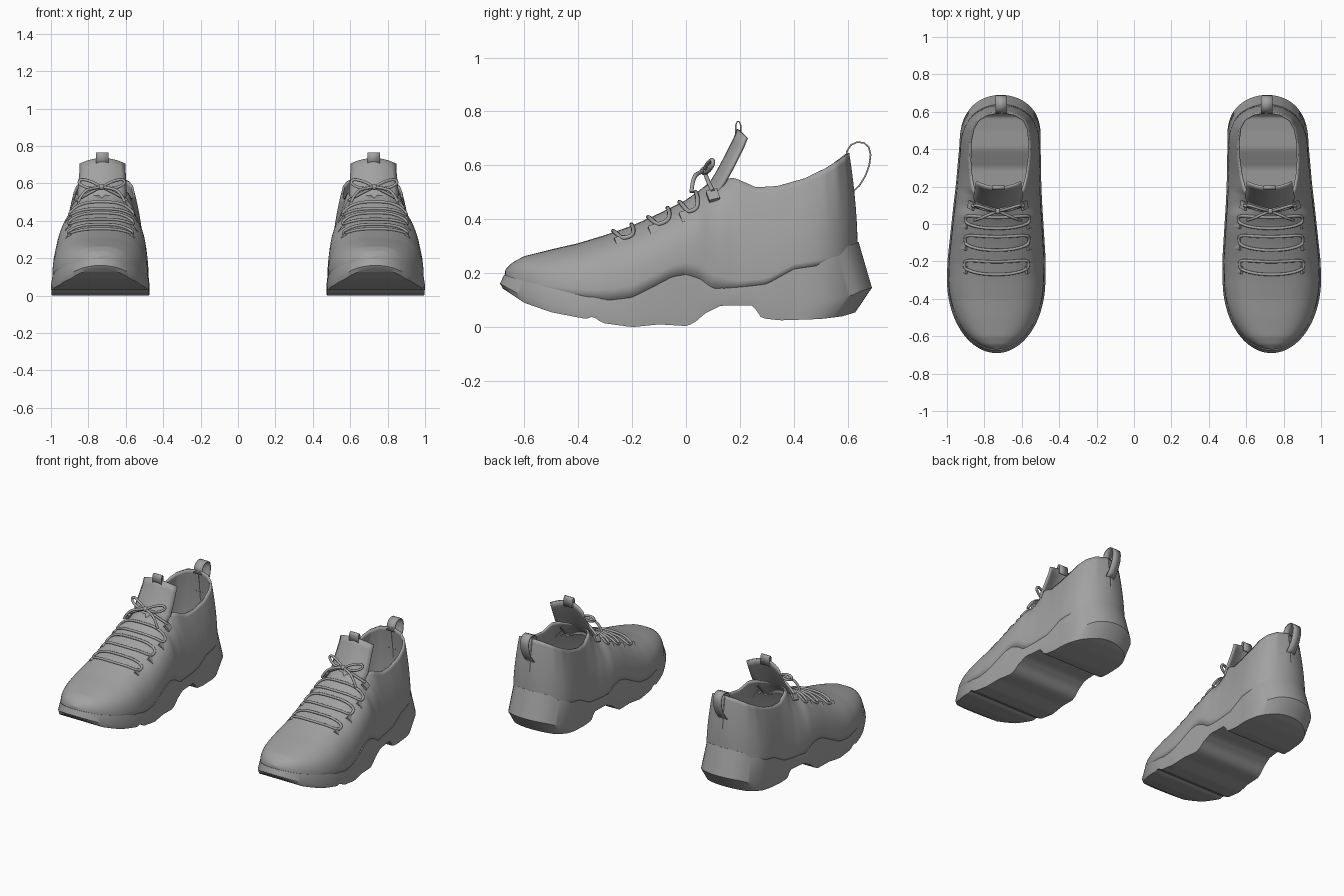
import bpy, bmesh, math
from mathutils import Matrix, Vector

cube = bpy.data.objects.get("Cube")
if cube:
    bpy.data.objects.remove(cube, do_unlink=True)

grey = bpy.data.materials.new("mid_grey")
grey.use_nodes = True
grey.diffuse_color = (0.36, 0.36, 0.36, 1)
grey.node_tree.nodes["Principled BSDF"].inputs["Base Color"].default_value = grey.diffuse_color

# Profiles along the shoe, as (y, value)
CENTRE = [(-.69, .735), (-.3, .737), (.1, .728), (.6, .71), (.69, .712)]
WIDTH = [(-.3, .263), (-.2, .263), (0, .246), (.2, .229), (.42, .217)]
SEAM = [(-.69, .2), (-.6, .17), (-.5, .145), (-.38, .125), (-.28, .12), (-.2, .13), (-.13, .165),
        (-.05, .207), (0, .215), (.05, .2), (.1, .163), (.15, .16), (.3, .18), (.4, .235),
        (.5, .25), (.57, .265), (.6, .3), (.64, .316)]
TREAD = [(-.69, .15), (-.6, .09), (-.5, .055), (-.37, .03), (-.345, .04), (-.31, .015), (-.2, .0),
         (-.1, .01), (0, .004), (.03, .015), (.07, .05), (.13, .08), (.25, .08), (.28, .033),
         (.35, .025), (.5, .03), (.58, .04), (.63, .055)]
CROWN = [(-.67, .205), (-.64, .235), (-.6, .257), (-.5, .282), (-.4, .305), (-.3, .335),
         (-.2, .37), (-.1, .415), (0, .465), (.05, .5), (.1, .54)]
# Collar edge: (station, half width, y, z)
COLLAR = [(.08, 0, .08, .524), (.1, .03, .1, .538), (.14, .09, .13, .545), (.2, .13, .18, .552),
          (.28, .148, .26, .517), (.36, .157, .34, .522), (.45, .157, .44, .55),
          (.52, .146, .51, .585), (.57, .122, .555, .612), (.61, .075, .585, .634), (.631, 0, .6, .645)]
FULL = 2.6


def lookup(table, y, col=1):
    if y <= table[0][0]:
        return table[0][col]
    for a, b in zip(table, table[1:]):
        if y <= b[0]:
            return a[col] + (b[col] - a[col]) * (y - a[0]) / (b[0] - a[0])
    return table[-1][col]


def half_width(y):
    front = min(1, max(0, (-.3 - y) / .39))
    back = min(1, max(0, (y - .42) / .27))
    return lookup(WIDTH, y) * math.sqrt(max(0, 1 - front ** 2)) * math.sqrt(max(0, 1 - back ** 2.8))


def place(side, x, y, z):
    return (side * (x + lookup(CENTRE, y)), y, z)


def upper_z(x, y):
    base = lookup(SEAM, y) - .02
    r = min(1, abs(x) / (half_width(y) * .95))
    return base + (lookup(CROWN, y) - base) * (1 - r ** FULL) ** (1 / FULL)


def finish(bm, name, thickness=0, angle=35):
    bmesh.ops.remove_doubles(bm, verts=bm.verts, dist=.0004)
    bmesh.ops.recalc_face_normals(bm, faces=bm.faces)
    mesh = bpy.data.meshes.new(name)
    bm.to_mesh(mesh)
    bm.free()
    mesh.materials.append(grey)
    ob = bpy.data.objects.new(name, mesh)
    bpy.context.collection.objects.link(ob)
    if thickness:
        mod = ob.modifiers.new("thickness", 'SOLIDIFY')
        mod.thickness = thickness
        mod.offset = 0
    bpy.ops.object.select_all(action='DESELECT')
    ob.select_set(True)
    bpy.context.view_layer.objects.active = ob
    bpy.ops.object.shade_smooth_by_angle(angle=math.radians(angle))
    return ob


def add_grid(bm, rows, closed=False):
    rows = [[bm.verts.new(p) for p in row] for row in rows]
    n = len(rows[0])
    for a, b in zip(rows, rows[1:]):
        for i in range(n if closed else n - 1):
            j = (i + 1) % n
            bm.faces.new((a[i], a[j], b[j], b[i]))


COUNT = 110
STATIONS = [.69 * math.sin(math.pi * (i / COUNT - .5)) for i in range(COUNT + 1)]


def top_y(y):
    return y * (.978 if y < 0 else .928)


def build_sole(side, tag):
    rows = []
    for y in STATIONS:
        w, yt, yb = half_width(y), top_y(y), y * (.985 if y < 0 else .91)
        zt, zb = lookup(SEAM, yt), lookup(TREAD, yb)
        section = [(w * .962, yt, zt), (w, y, zb + (zt - zb) * .35), (w * .99, yb, zb)]
        rows.append([place(side, -x, a, z) for x, a, z in section] +
                    [place(side, x, a, z) for x, a, z in reversed(section)])
    bm = bmesh.new()
    add_grid(bm, rows, closed=True)
    finish(bm, tag + "_sole")


def build_upper(side, tag):
    bm = bmesh.new()
    for flank in (-1, 1):
        rows = []
        for station in STATIONS:
            yb = top_y(station) * .985
            w, zb = half_width(station) * .95, lookup(SEAM, yb) - .02
            if yb < COLLAR[0][0]:
                hw, yt, zt = 0, yb, lookup(CROWN, yb)
            else:
                hw, yt, zt = (lookup(COLLAR, yb, c) for c in (1, 2, 3))
            k = min(1, max(0, (yb - .05) / .15))
            row = []
            for i in range(17):
                s = i / 16
                a = s * math.pi / 2
                h = (1 - k) * (1 - max(0, math.cos(a)) ** (2 / FULL)) + k * s ** 1.8
                v = (1 - k) * math.sin(a) ** (2 / FULL) + k * s
                row.append(place(side, flank * (w + (hw - w) * h), yb + (yt - yb) * h, zb + (zt - zb) * v))
            rows.append(row)
        add_grid(bm, rows)
    finish(bm, tag + "_upper", .012, 50)


def build_tongue(side, tag):
    path = [(.04, .455, .1), (.085, .522, .115), (.115, .57, .13), (.15, .635, .125),
            (.18, .695, .12), (.195, .733, .12)]
    rows = []
    for y, z, w in path:
        bend = [i / 5 for i in range(-5, 6)]
        rows.append([place(side, t * w, y + .03 * t * t, z - .03 * t * t) for t in bend])
    bm = bmesh.new()
    add_grid(bm, rows)
    finish(bm, tag + "_tongue", .012, 50)


def ribbon(side, name, path, width, thickness):
    bm = bmesh.new()
    x0 = lookup(CENTRE, path[0][0])
    add_grid(bm, [[(side * (x0 + s * width / 2), y, z) for s in (-1, 1)] for y, z in path])
    finish(bm, name, thickness, 50)


def lace(side, name, points, cyclic=False):
    data = bpy.data.curves.new(name, 'CURVE')
    data.dimensions = '3D'
    data.bevel_depth = .008
    data.bevel_resolution = 2
    data.use_fill_caps = True
    spline = data.splines.new('NURBS')
    spline.points.add(len(points) - 1)
    for p, co in zip(spline.points, points):
        p.co = (*place(side, *co), 1)
    spline.order_u = 3
    spline.resolution_u = 4
    spline.use_cyclic_u = cyclic
    spline.use_endpoint_u = not cyclic
    data.materials.append(grey)
    bpy.context.collection.objects.link(bpy.data.objects.new(name, data))


def build_laces(side, tag):
    # Lace rows lying over the vamp
    for n, (y0, depth) in enumerate([(-.237, .034), (-.105, .036), (.005, .03)]):
        loop = []
        for i in range(28):
            a = math.tau * i / 28
            c, s = math.cos(a), math.sin(a)
            x = .172 * math.copysign(abs(c) ** .7, c)
            y = y0 + depth * math.copysign(abs(s) ** .5, s) + .02 * (x / .17) ** 2
            loop.append((x, y, upper_z(x, y) + .012))
        lace(side, f"{tag}_lace_row_{n + 1}", loop, True)
    # Bow
    knot = (0, .068, .58)
    for flank in (-1, 1):
        end = "outer" if flank > 0 else "inner"
        loop = [knot, (.05, .08, .608), (.11, .1, .625), (.13, .1, .6), (.07, .075, .57)]
        tail = [knot, (.05, .05, .575), (.1, .025, .555), (.125, .02, .5)]
        tie = [(.14, .1, .505), (.09, .08, .54), knot]
        for part, pts, cyc in (("bow_loop", loop, True), ("bow_tail", tail, False), ("bow_tie", tie, False)):
            lace(side, f"{tag}_{part}_{end}", [(flank * x, y, z) for x, y, z in pts], cyc)
    bm = bmesh.new()
    bmesh.ops.create_uvsphere(bm, u_segments=12, v_segments=8, radius=.016,
                              matrix=Matrix.Translation(place(side, *knot)))
    finish(bm, tag + "_bow_knot", 0, 60)


def build_eyelets(side, tag):
    bm = bmesh.new()
    for y, x in [(-.24, .17), (-.115, .175), (0, .172), (.1, .142)]:
        for flank in (-1, 1):
            spot = Vector(place(side, flank * x, y, upper_z(x, y)))
            turn = Matrix.Rotation(side * flank * -.6, 4, 'Y') @ Matrix.Rotation(.3, 4, 'X')
            size = Matrix.Diagonal((.016, .042, .045, 1))
            bmesh.ops.create_cube(bm, size=1, matrix=Matrix.Translation(spot) @ turn @ size)
    finish(bm, tag + "_lace_eyelets")


for side, tag in ((1, "left"), (-1, "right")):
    build_sole(side, tag)
    build_upper(side, tag)
    build_tongue(side, tag)
    build_laces(side, tag)
    build_eyelets(side, tag)
    ribbon(side, tag + "_tongue_tab", [(.184, .7), (.185, .75), (.19, .762), (.197, .763),
                                       (.203, .75), (.203, .7)], .066, .005)
    ribbon(side, tag + "_heel_loop", [(.592, .62), (.598, .655), (.612, .676), (.635, .686), (.66, .684),
                                      (.678, .668), (.685, .64), (.68, .6), (.665, .56), (.643, .525),
                                      (.612, .495)], .06, .006)
